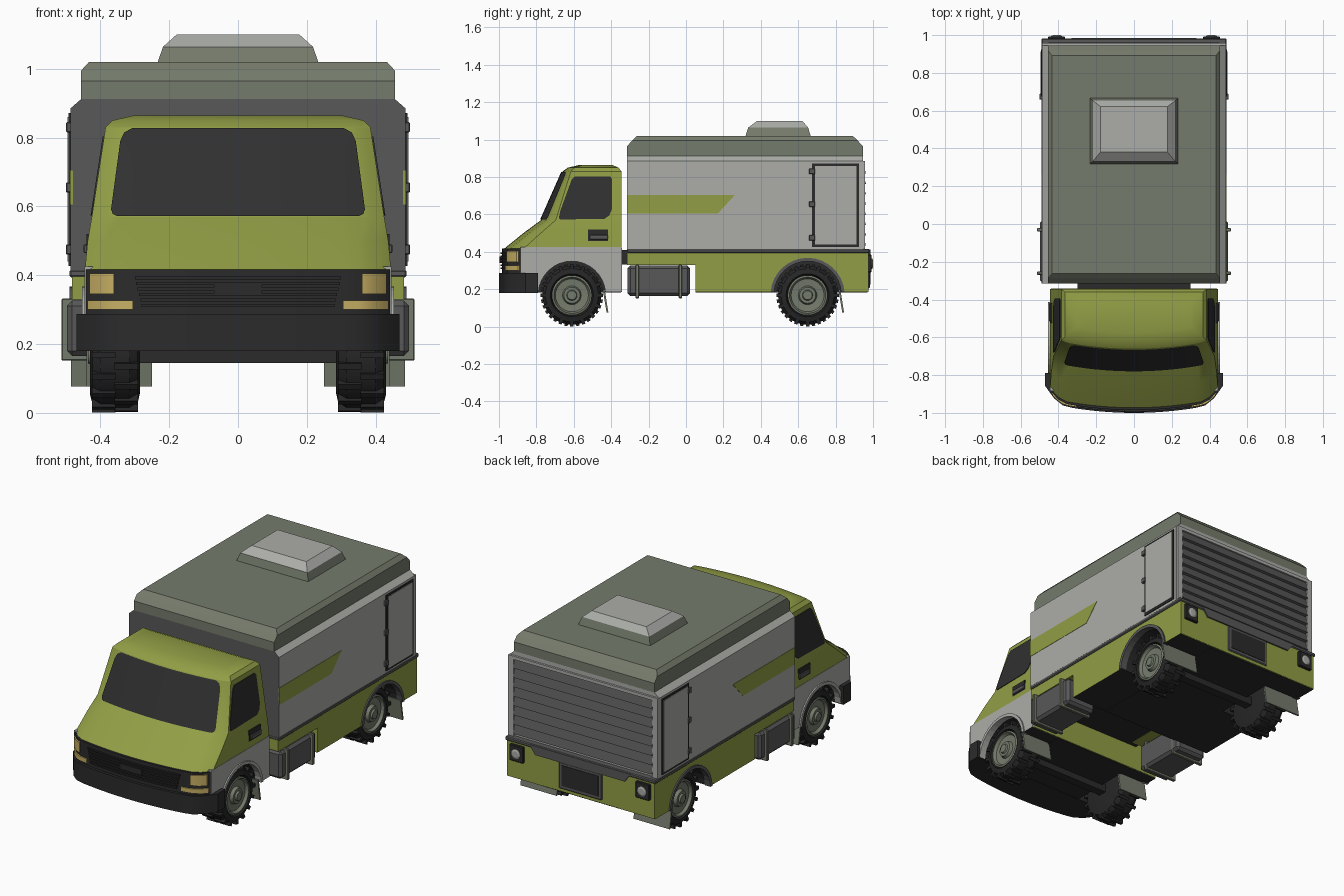
import bpy, bmesh, math
from mathutils import Matrix, Vector

if "Cube" in bpy.data.objects:
    bpy.data.objects.remove(bpy.data.objects["Cube"])


def material(name, hexcode):
    srgb = [int(hexcode[i:i + 2], 16) / 255 for i in (0, 2, 4)]
    col = [((c + 0.055) / 1.055) ** 2.4 for c in srgb] + [1]
    m = bpy.data.materials.new(name)
    m.use_nodes = True
    m.diffuse_color = col
    m.node_tree.nodes["Principled BSDF"].inputs["Base Color"].default_value = col
    return m


LIME = material("lime paint", "929e45")
LIGHT = material("light grey panel", "acaea9")
SAGE = material("sage grey", "757b6c")
DARK = material("dark grey metal", "585858")
BLACK = material("black plastic", "2b2b2b")
TYRE = material("tyre rubber", "262626")
GLASS = material("dark glass", "303030")
AMBER = material("lamp yellow", "c8b064")


def finish(name, bm, mats, rule=None, smooth=None, fix=True):
    if fix:
        bmesh.ops.recalc_face_normals(bm, faces=bm.faces)
    bm.normal_update()
    if rule:
        for f in bm.faces:
            f.material_index = rule(f.calc_center_median(), f.normal)
    me = bpy.data.meshes.new(name)
    bm.to_mesh(me)
    bm.free()
    for m in mats if isinstance(mats, tuple) else (mats,):
        me.materials.append(m)
    ob = bpy.data.objects.new(name, me)
    bpy.context.collection.objects.link(ob)
    if smooth:
        bpy.ops.object.select_all(action="DESELECT")
        ob.select_set(True)
        bpy.context.view_layer.objects.active = ob
        bpy.ops.object.shade_smooth_by_angle(angle=math.radians(smooth))
    return ob


def loft(name, rings, mats, rule=None, smooth=None):
    bm = bmesh.new()
    vs = [[bm.verts.new(p) for p in r] for r in rings]
    n = len(vs[0])
    for a, b in zip(vs, vs[1:]):
        for i in range(n):
            bm.faces.new((a[i], a[(i + 1) % n], b[(i + 1) % n], b[i]))
    bm.faces.new(vs[0])
    bm.faces.new(vs[-1])
    return finish(name, bm, mats, rule, smooth)


def across(name, prof, x0, x1, mats, rule=None):
    """Side profile of (y, z) points, extruded along x."""
    return loft(name, [[(x, y, z) for y, z in prof] for x in (x0, x1)], mats, rule)


def box(name, x, y, z, mat, bevel=0):
    ob = across(name, [(y[0], z[0]), (y[1], z[0]), (y[1], z[1]), (y[0], z[1])], x[0], x[1], mat)
    if bevel:
        mod = ob.modifiers.new("bevel", "BEVEL")
        mod.width, mod.segments = bevel, 1
    return ob


def rect(hx, y0, y1, z):
    return [(-hx, y0, z), (hx, y0, z), (hx, y1, z), (-hx, y1, z)]


def arc(yc, r, zc=0.17, z_end=0.185, n=16):
    a0 = math.asin((z_end - zc) / r)
    return [(yc + r * math.cos(a), zc + r * math.sin(a))
            for a in (a0 + (math.pi - 2 * a0) * i / n for i in range(n + 1))]


def bow(x):
    return 0.25 * x * x + 6 * max(0, abs(x) - 0.35) ** 2


def bowed(name, x0, x1, z0, z1, off, yback, mat):
    """Block whose front follows the curve of the nose."""
    xs = [x0 + (x1 - x0) * i / 20 for i in range(21)]
    plan = [(x, -0.985 + bow(x) + off) for x in xs] + [(x1, yback), (x0, yback)]
    return loft(name, [[(x, y, z) for x, y in plan] for z in (z0, z1)], mat, smooth=30)


# Cab shell: plan outlines stacked by height (z, front y, half width, back y)
SHELL = [(0.415, -0.975, 0.445, -0.345), (0.5, -0.87, 0.437, -0.345), (0.57, -0.775, 0.425, -0.345),
         (0.83, -0.66, 0.385, -0.345), (0.85, -0.632, 0.365, -0.36), (0.865, -0.57, 0.3, -0.395)]
rings = []
for z, yf, w, yb in SHELL:
    xs = [w * (i / 10 - 1) for i in range(21)]
    rings.append([(x, yf + bow(x), z) for x in xs] + [(w, yb, z), (-w, yb, z)])
loft("cab_shell", rings, LIME, smooth=28)


def cab_side(z):
    return 0.425 - 0.04 * (z - 0.57) / 0.26


# Windshield follows the curved front
bm = bmesh.new()
rows = []
for z, trim in ((0.572, 0.02), (0.578, 0.007), (0.592, 0), (0.79, 0), (0.815, 0.008), (0.828, 0.03)):
    hw = 0.372 - 0.035 * (z - 0.57) / 0.26 - trim
    yf = -0.775 + 0.115 * (z - 0.57) / 0.26
    rows.append([bm.verts.new((x, yf + bow(x) - 0.006, z)) for x in (hw * (i / 10 - 1) for i in range(21))])
for a, b in zip(rows, rows[1:]):
    for i in range(20):
        bm.faces.new((a[i], a[i + 1], b[i + 1], b[i]))
finish("windshield", bm, GLASS, smooth=30, fix=False)

# Nose: bumper, lamp housing, grille, lamps
bowed("front_bumper", -0.47, 0.47, 0.18, 0.287, -0.015, -0.79, BLACK)
bowed("nose_housing", -0.444, 0.444, 0.28, 0.417, 0, -0.8, BLACK)
for i in range(6):
    z = 0.308 + 0.016 * i
    hw = 0.28 + 0.004 * i
    bowed("grille_slat", -hw, hw, z, z + 0.008, -0.008, -0.9, BLACK)
bowed("grille_badge_plate", -0.07, 0.07, 0.34, 0.375, -0.012, -0.9, BLACK)
for s in (-1, 1):
    for nm, a, b, z0, z1 in (("headlight", 0.36, 0.432, 0.345, 0.405), ("indicator", 0.305, 0.437, 0.3, 0.326)):
        bowed(nm, min(s * a, s * b), max(s * a, s * b), z0, z1, -0.007, -0.86, AMBER)

# Central lower blocks and chassis
box("cab_floor", (-0.26, 0.26), (-0.85, -0.347), (0.182, 0.42), BLACK)
box("cab_back_panel", (-0.44, 0.44), (-0.349, -0.342), (0.186, 0.42), LIME)
box("chassis", (-0.3, 0.3), (-0.345, 0.06), (0.332, 0.41), BLACK)
box("rear_floor", (-0.25, 0.25), (0.05, 0.97), (0.182, 0.4), BLACK)
box("rear_skirt_panel", (-0.48, 0.48), (0.962, 0.977), (0.187, 0.396), LIME)

FRONT_Y, REAR_Y = -0.61, 0.65


def panel_rule(yc):
    def rule(c, n):
        in_arch = abs(n.x) < 0.5 and math.hypot(c.y - yc, c.z - 0.17) < 0.187
        return 1 if n.z < -0.9 and c.z < 0.19 or in_arch else 0
    return rule


cab_lower = [(-0.345, 0.425), (-0.345, 0.185)] + arc(FRONT_Y, 0.185) + [(-0.885, 0.185), (-0.885, 0.425)]
skirt = [(-0.315, 0.396), (0.975, 0.396), (0.975, 0.185)] + arc(REAR_Y, 0.185)
skirt += [(0.05, 0.185), (0.05, 0.33), (-0.315, 0.33)]
window = [(-0.68, 0.58), (-0.672, 0.62), (-0.612, 0.785), (-0.595, 0.803), (-0.405, 0.803), (-0.395, 0.79),
          (-0.395, 0.63), (-0.41, 0.595), (-0.435, 0.577), (-0.672, 0.573)]

for s in (-1, 1):
    # Lower body panels and arch trims
    across("cab_lower_panel", cab_lower, s * 0.26, s * 0.446, (LIGHT, BLACK), panel_rule(FRONT_Y))
    across("side_skirt", skirt, s * 0.25, s * 0.482, (LIME, BLACK), panel_rule(REAR_Y))
    for nm, yc, x, m in (("front_arch_trim", FRONT_Y, 0.446, LIGHT), ("rear_arch_trim", REAR_Y, 0.482, DARK)):
        across(nm, arc(yc, 0.18) + arc(yc, 0.198)[::-1], s * (x - 0.03), s * (x + 0.008), m)

    # Cab side window and door handle
    loft("side_window", [[(s * (cab_side(z) + d), y, z) for y, z in window] for d in (-0.002, 0.004)], GLASS)
    box("handle_recess", (s * 0.42, s * 0.441), (-0.525, -0.418), (0.455, 0.52), BLACK)
    box("handle_bar", (s * 0.42, s * 0.449), (-0.515, -0.418), (0.465, 0.49), DARK, 0.003)

    # Fuel tank with straps
    box("side_tank", (s * 0.3, s * 0.497), (-0.313, 0.022), (0.165, 0.326), DARK, 0.015)
    for y in (-0.26, -0.03):
        box("tank_strap", (s * 0.3, s * 0.513), (y - 0.009, y + 0.009), (0.152, 0.332), SAGE, 0.003)

    # Mud flaps, leaning backwards
    for nm, y, x1 in (("front_mud_flap", -0.445, 0.44), ("rear_mud_flap", 0.815, 0.485)):
        across(nm, [(y, 0.2), (y + 0.01, 0.2), (y + 0.03, 0.077), (y + 0.02, 0.077)], s * 0.25, s * x1, SAGE)

    # Coloured stripe on the cargo box
    across("side_stripe", [(-0.315, 0.605), (0.17, 0.605), (0.262, 0.705), (-0.315, 0.705)], s * 0.48, s * 0.489, LIME)

    # Side door with frame and hinges
    box("door_frame", (s * 0.48, s * 0.492), (0.675, 0.925), (0.427, 0.872), BLACK)
    box("side_door", (s * 0.48, s * 0.495), (0.69, 0.912), (0.44, 0.86), LIGHT)
    for z in (0.475, 0.655, 0.83):
        box("door_hinge", (s * 0.48, s * 0.5), (0.658, 0.69), (z - 0.015, z + 0.015), DARK, 0.003)

    # Rear posts and tail lamps
    box("rear_post", (s * 0.45, s * 0.486), (0.94, 0.957), (0.415, 0.885), LIGHT)
    box("tail_lamp_housing", (s * 0.365, s * 0.455), (0.97, 0.993), (0.29, 0.385), BLACK, 0.004)
    loft("tail_lamp", [[(s * 0.41 + r * math.cos(a), y, 0.337 + r * math.sin(a))
                        for a in (math.tau * i / 16 for i in range(16))]
                       for y, r in ((0.98, 0.03), (0.996, 0.028), (1.0, 0.018))], LIGHT)

# Cargo box, dark on the front wall
half = [(0.487, 0.412), (0.487, 0.885), (0.456, 0.912)]
outline = half + [(-x, z) for x, z in half[::-1]]
loft("cargo_box", [[(x, y, z) for x, z in outline] for y in (-0.315, 0.945)], (LIGHT, DARK),
     lambda c, n: int(n.y < -0.9))
loft("cargo_roof", [rect(0.456, -0.315, 0.945, 0.91), rect(0.456, -0.315, 0.945, 0.965),
                    rect(0.456, -0.288, 0.918, 0.995), rect(0.433, -0.262, 0.892, 1.02)], SAGE)
loft("roof_hatch", [rect(0.235, 0.317, 0.668, 1.015), rect(0.218, 0.332, 0.653, 1.064),
                    rect(0.178, 0.38, 0.622, 1.1)], (SAGE, LIGHT), lambda c, n: int(c.z > 1.06))
box("body_rail", (-0.49, 0.49), (-0.315, 0.982), (0.394, 0.416), DARK, 0.005)

# Roller shutter with sawtooth slats
saw = [(0.935, 0.872), (0.935, 0.43)]
for i in range(8):
    z = 0.43 + 0.055 * i
    saw += [(0.962, z + 0.004), (0.947, z + 0.055)]
across("roller_shutter", saw, -0.452, 0.452, DARK)
box("shutter_header", (-0.486, 0.486), (0.94, 0.957), (0.868, 0.887), LIGHT)

# Rear step and centre plate
loft("rear_step", [[(x, y, z) for x, z in ((-0.33, 0.412), (0.33, 0.412), (0.29, 0.36), (-0.29, 0.36))]
                   for y in (0.96, 0.986)], DARK)
box("rear_plate_frame", (-0.14, 0.14), (0.96, 0.983), (0.205, 0.362), DARK, 0.005)
box("rear_plate_inset", (-0.12, 0.12), (0.97, 0.986), (0.225, 0.345), BLACK)


# Wheels: turned tyre and hub, with alternating tread lugs
def turned(profile, s, yc):
    return [[(s * x, yc + r * math.cos(a), 0.168 + r * math.sin(a))
             for a in (math.tau * i / 32 for i in range(32))] for x, r in profile]


TYRE_PROFILE = [(0.285, 0.11), (0.292, 0.142), (0.315, 0.158), (0.4, 0.158), (0.423, 0.142), (0.43, 0.115), (0.4, 0.105)]
HUB_PROFILE = [(0.39, 0.107), (0.425, 0.107), (0.428, 0.097), (0.412, 0.088), (0.408, 0.05), (0.426, 0.043),
               (0.426, 0.028), (0.436, 0.024)]
for s in (-1, 1):
    for pos, yc in (("front", FRONT_Y), ("rear", REAR_Y)):
        loft(pos + "_tyre", turned(TYRE_PROFILE, s, yc), TYRE, smooth=30)
        loft(pos + "_hub", turned(HUB_PROFILE, s, yc), SAGE, smooth=25)
        box(pos + "_axle", (0, s * 0.3), (yc - 0.025, yc + 0.025), (0.145, 0.195), BLACK)
        bm = bmesh.new()
        for i in range(32):
            x = s * (0.325 if i % 2 else 0.39)
            mat = (Matrix.Translation((0, yc, 0.168)) @ Matrix.Rotation(math.tau * i / 32, 4, "X")
                   @ Matrix.Translation((x, 0, 0.154)) @ Matrix.Diagonal((0.068, 0.018, 0.026, 1)))
            bmesh.ops.create_cube(bm, size=1, matrix=mat)
        finish(pos + "_tread", bm, TYRE)
